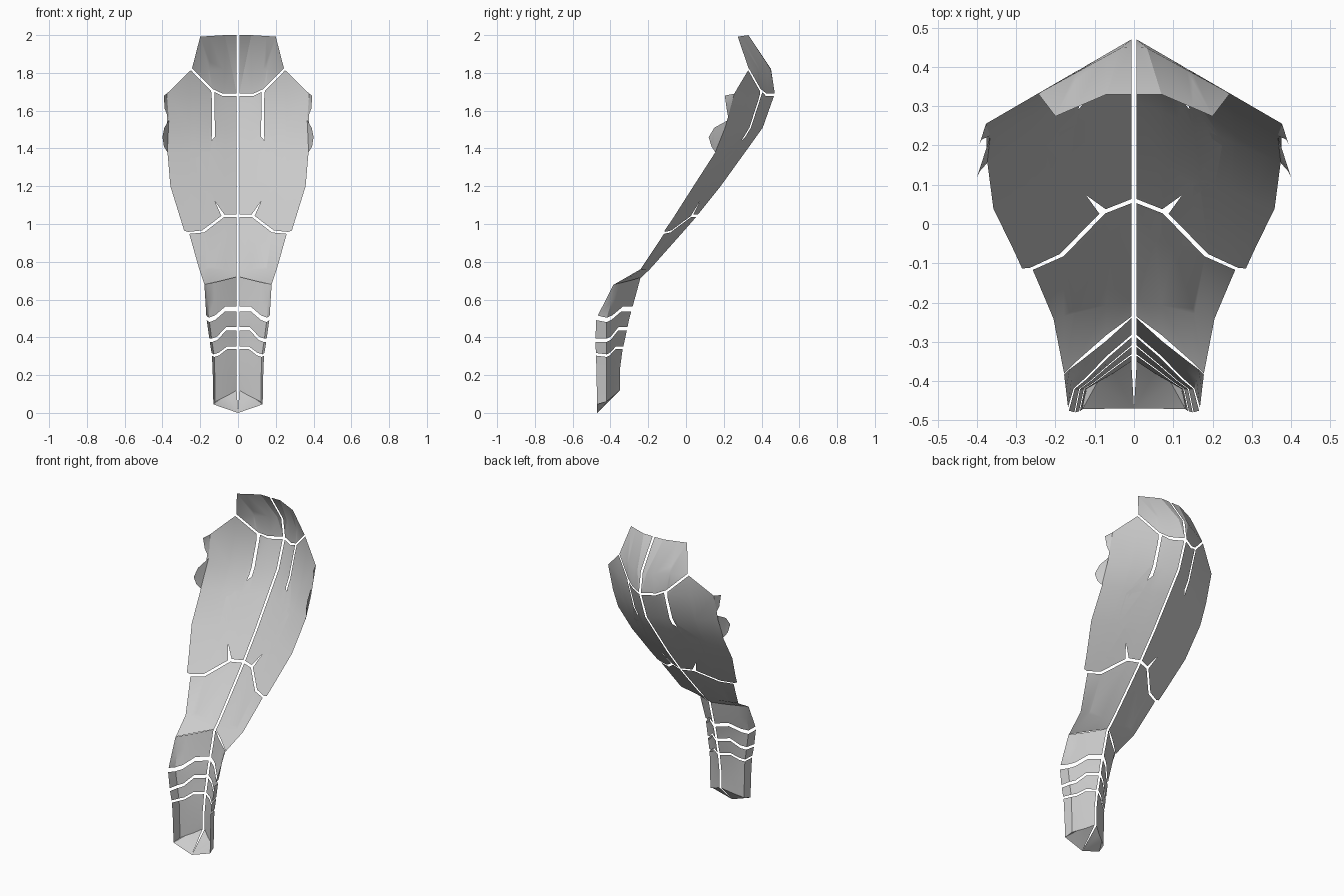
import bpy, bmesh, math

if "Cube" in bpy.data.objects:
    bpy.data.objects.remove(bpy.data.objects["Cube"])

grey = bpy.data.materials.new("plain grey")
grey.diffuse_color = (0.6, 0.6, 0.6, 1)
grey.use_nodes = True
grey.node_tree.nodes["Principled BSDF"].inputs["Base Color"].default_value = grey.diffuse_color
GAP = 0.007   # half width of the centre slit


def lerp_row(rows, z):
    """Interpolate table rows (z, a, b, ...) given from top to bottom."""
    if z >= rows[0][0]:
        return rows[0][1:]
    for p, q in zip(rows, rows[1:]):
        if z >= q[0]:
            t = (p[0] - z) / (p[0] - q[0])
            return [a + (b - a) * t for a, b in zip(p[1:], q[1:])]
    return rows[-1][1:]


# Upper shell: height, ridge y, sideways slope, half width of flat ridge
SHELL = [(2.0, .33, .46, .07), (1.82, .45, .55, .03), (1.69, .474, .58, 0),
         (1.51, .41, .54, 0), (1.38, .316, .43, 0), (1.2, .186, .41, 0),
         (1.03, .05, .39, 0), (.95, -.02, .37, 0), (.76, -.19, .25, 0),
         (.68, -.272, .61, 0)]
# Tail: height, half width, ridge y, fold y, rim y
TAIL = [(.72, .181, -.24, -.37, -.385), (.68, .178, -.25, -.37, -.383),
        (.5, .167, -.30, -.42, -.475), (.38, .15, -.325, -.42, -.48),
        (.28, .134, -.35, -.42, -.475), (0, .13, -.35, -.42, -.47)]


def shell_y(x, z):
    r, s, c = lerp_row(SHELL, z)
    return r - s * max(0, x - c)


def tail_point(u, z):
    w, r, k, e = lerp_row(TAIL, z)
    y = r + (k - r) * u / .92 if u <= .92 else k + (e - k) * (u - .92) / .08
    return (max(GAP, u * w), y, z)


def finish(name, bm):
    """Face the sheet backwards, mirror it and shade it."""
    bmesh.ops.recalc_face_normals(bm, faces=bm.faces)
    if sum(f.normal.y * f.calc_area() for f in bm.faces) < 0:
        bmesh.ops.reverse_faces(bm, faces=bm.faces)
    me = bpy.data.meshes.new(name)
    bm.to_mesh(me)
    bm.free()
    me.materials.append(grey)
    ob = bpy.data.objects.new(name, me)
    bpy.context.collection.objects.link(ob)
    mod = ob.modifiers.new("mirror", 'MIRROR')
    mod.use_mirror_merge = False
    bpy.ops.object.select_all(action='DESELECT')
    ob.select_set(True)
    bpy.context.view_layer.objects.active = ob
    bpy.ops.object.shade_smooth_by_angle(angle=math.radians(25))


def shell_panel(name, outline):
    """Cut a flat outline (x, z) along the shell rows, then bend it."""
    bm = bmesh.new()
    f = bm.faces.new([bm.verts.new((x, 0, z)) for x, z in outline])
    bmesh.ops.triangulate(bm, faces=[f])
    cuts = [((0, 0, r[0]), (0, 0, 1)) for r in SHELL[1:-1]]
    cuts += [((x, 0, 0), (1, 0, 0)) for x in (.07, .15, .25)]
    for co, no in cuts:
        bmesh.ops.bisect_plane(bm, geom=bm.verts[:] + bm.edges[:] + bm.faces[:],
                               dist=1e-5, plane_co=co, plane_no=no)
    for v in bm.verts:
        v.co.y = shell_y(v.co.x, v.co.z)
    finish(name, bm)


def plate(name, points):
    bm = bmesh.new()
    f = bm.faces.new([bm.verts.new(p) for p in points])
    bmesh.ops.triangulate(bm, faces=[f])
    finish(name, bm)


# Upper shell panels
shell_panel("top_collar", [(GAP, 2), (.07, 2), (.2, 1.992), (.243, 1.825),
                           (.135, 1.715), (.085, 1.692), (GAP, 1.692)])
shell_panel("centre_panel", [(GAP, 1.677), (.08, 1.677), (.125, 1.699), (.122, 1.655),
                             (.122, 1.463), (.212, 1.355), (.203, 1.235),
                             (.072, 1.05), (GAP, 1.05)])
shell_panel("side_wing", [(.142, 1.704), (.25, 1.814), (.377, 1.69), (.366, 1.555),
                          (.375, 1.4), (.358, 1.2), (.285, .965), (.265, .958),
                          (.19, .966), (.088, 1.043), (.22, 1.228), (.228, 1.36),
                          (.138, 1.472), (.138, 1.655)])
shell_panel("lower_panel", [(GAP, 1.037), (.073, 1.037), (.18, .955), (.258, .948),
                            (.205, .76), (.178, .68), (GAP, .718)])

# Small folded tabs on the wing rim
plate("upper_rim_tab", [(.377, shell_y(.377, 1.69), 1.69), (.393, .205, 1.68),
                        (.388, .215, 1.61), (.366, shell_y(.366, 1.555), 1.555)])
plate("lower_rim_tab", [(.366, shell_y(.366, 1.55), 1.55), (.39, .15, 1.51),
                        (.40, .12, 1.46), (.392, .135, 1.41),
                        (.374, shell_y(.374, 1.38), 1.38)])

# Tail bands: heights of each seam at these fractions of the half width
KNOTS = (0, .4, .72, .92, 1)
SEAMS = [((.72, .704, .69, .683, .68), 0), ((.55, .55, .505, .492, .503), .012),
         ((.445, .445, .395, .384, .384), .009), ((.345, .345, .312, .303, .31), .007),
         ((.12, .093, .073, .06, .045), 0)]
for i, ((top, gt), (bot, gb)) in enumerate(zip(SEAMS, SEAMS[1:])):
    bm = bmesh.new()
    grid = []
    for t in (0, .5, 1):
        grid.append([bm.verts.new(tail_point(u, (a - gt) * (1 - t) + (b + gb) * t))
                     for u, a, b in zip(KNOTS, top, bot)])
    for r0, r1 in zip(grid, grid[1:]):
        for j in range(len(KNOTS) - 1):
            bm.faces.new((r0[j], r0[j + 1], r1[j + 1], r1[j]))
    finish(f"tail_band_{i + 1}", bm)

# Sloping toe that closes the tail
plate("tail_toe", [tail_point(u, z) for u, z in zip(KNOTS, SEAMS[-1][0])] + [(0, -.47, 0)])
